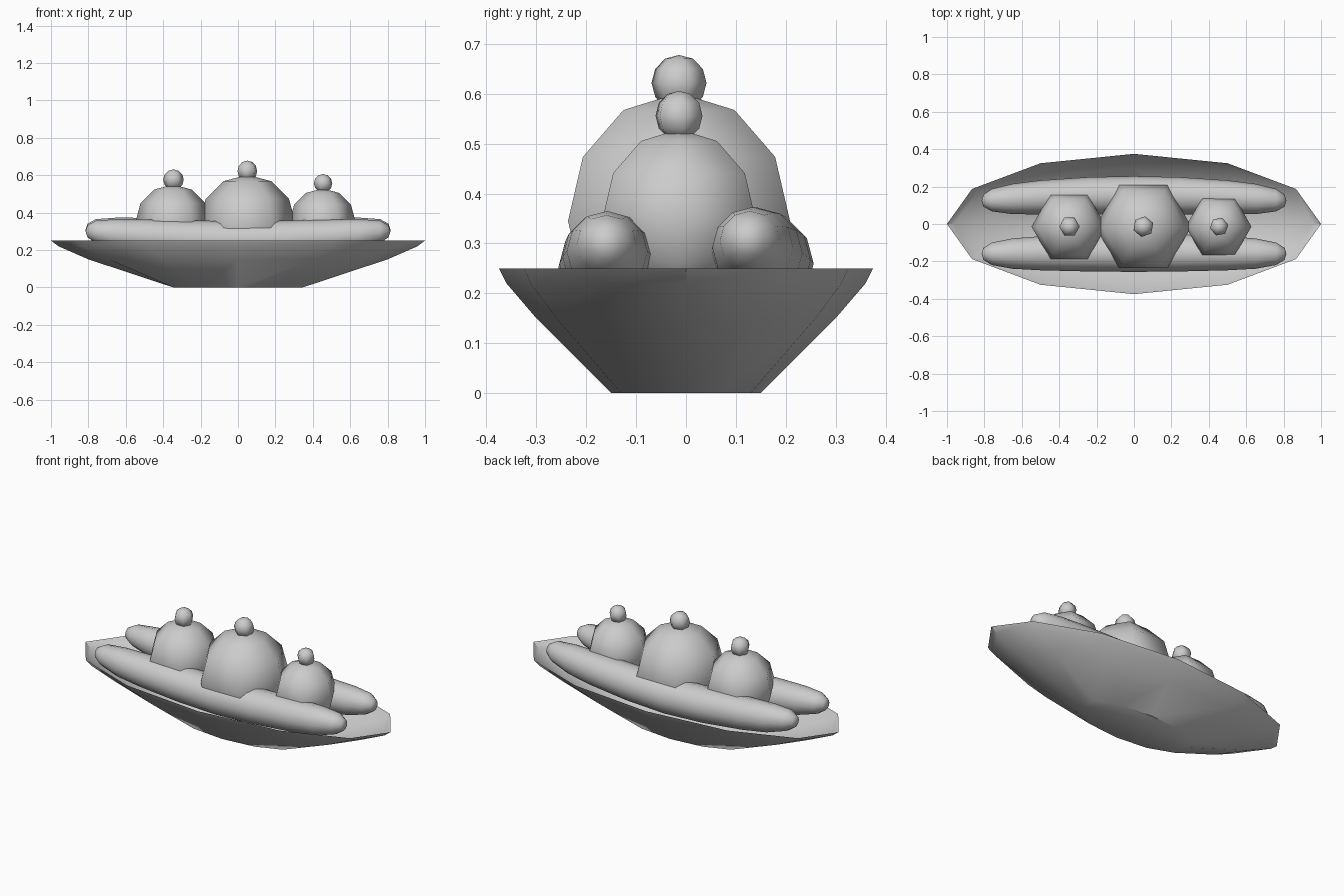
import bpy
from math import sin, cos, pi, radians
from mathutils import Vector

if "Cube" in bpy.data.objects:
    bpy.data.objects.remove(bpy.data.objects["Cube"])


def loft(name, rings, cap_start=False, cap_end=False):
    """Skin equal-length rings; a ring of one point becomes a pole."""
    verts, index = [], []
    for ring in rings:
        index.append(range(len(verts), len(verts) + len(ring)))
        verts += ring
    faces = []
    for a, b in zip(index, index[1:]):
        n = max(len(a), len(b))
        for i in range(n):
            j = (i + 1) % n
            if len(a) == 1:
                faces.append((a[0], b[j], b[i]))
            elif len(b) == 1:
                faces.append((a[i], a[j], b[0]))
            else:
                faces.append((a[i], a[j], b[j], b[i]))
    if cap_start:
        faces.append(tuple(reversed(index[0])))
    if cap_end:
        faces.append(tuple(index[-1]))
    mesh = bpy.data.meshes.new(name)
    mesh.from_pydata([tuple(v) for v in verts], [], faces)
    mesh.shade_smooth()
    obj = bpy.data.objects.new(name, mesh)
    bpy.context.collection.objects.link(obj)
    return obj


def ball(name, center, r, turn=0.0, sides=6, steps=6):
    c = Vector(center)
    rings = []
    for k in range(steps + 1):
        t = -pi / 2 + pi * k / steps
        if k in (0, steps):
            rings.append([c + Vector((0, 0, r * sin(t)))])
        else:
            rings.append([c + r * Vector((cos(t) * cos(a), cos(t) * sin(a), sin(t)))
                          for a in (turn + 2 * pi * i / sides for i in range(sides))])
    return loft(name, rings)


# dish: open twelve-sided oval bowl with a small flat foot
dish_rings = []
for scale, z in ((0.4, 0), (0.8, 0.15), (0.96, 0.22), (1, 0.25)):
    ring = [Vector((scale * cos(pi * i / 6), 0.375 * scale * sin(pi * i / 6), z))
            for i in range(12)]
    if z == 0:  # foot is cut square at both ends
        for v in ring:
            v.x = max(-0.346, min(0.346, v.x))
    dish_rings.append(ring)
dish = loft("dish", dish_rings, cap_start=True)
bpy.context.view_layer.objects.active = dish
dish.select_set(True)
bpy.ops.object.shade_smooth_by_angle(angle=radians(40))


# banana halves: tapered, bowed tubes; (x, distance from middle, z, radius)
half = [(0.815, 0, 0.300, 0), (0.805, 0, 0.300, 0.032), (0.76, 0.1, 0.297, 0.06),
        (0.65, 0.3, 0.284, 0.081), (0.50, 0.6, 0.273, 0.091),
        (0.25, 0.9, 0.259, 0.099)]
stations = ([(-x, b, z, r) for x, b, z, r in half] + [(0, 1, 0.252, 0.102)]
            + half[::-1])
for name, side, tip, lift in (("front_banana", -1, 0.16, 0), ("back_banana", 1, 0.125, 0.008)):
    rings = []
    for x, bow, z, r in stations:
        c = Vector((x, side * (tip + (0.154 - tip) * bow), z + lift))
        rings.append([c] if r == 0 else
                     [c + Vector((0, r * cos(a), r * sin(a)))
                      for a in (2 * pi * i / 12 for i in range(12))])
    loft(name, rings)

# scoops with a cherry on each: x, z, radius, cherry x, cherry z, cherry radius, turn
for name, x, z, r, cx, cz, cr, turn in (
        ("left", -0.348, 0.350, 0.200, -0.345, 0.576, 0.055, 0),
        ("middle", 0.05, 0.345, 0.257, 0.05, 0.622, 0.056, 20),
        ("right", 0.452, 0.353, 0.176, 0.455, 0.556, 0.050, 10)):
    ball(name + "_scoop", (x, -0.014, z), r)
    ball(name + "_cherry", (cx, -0.014, cz), cr, radians(turn))
